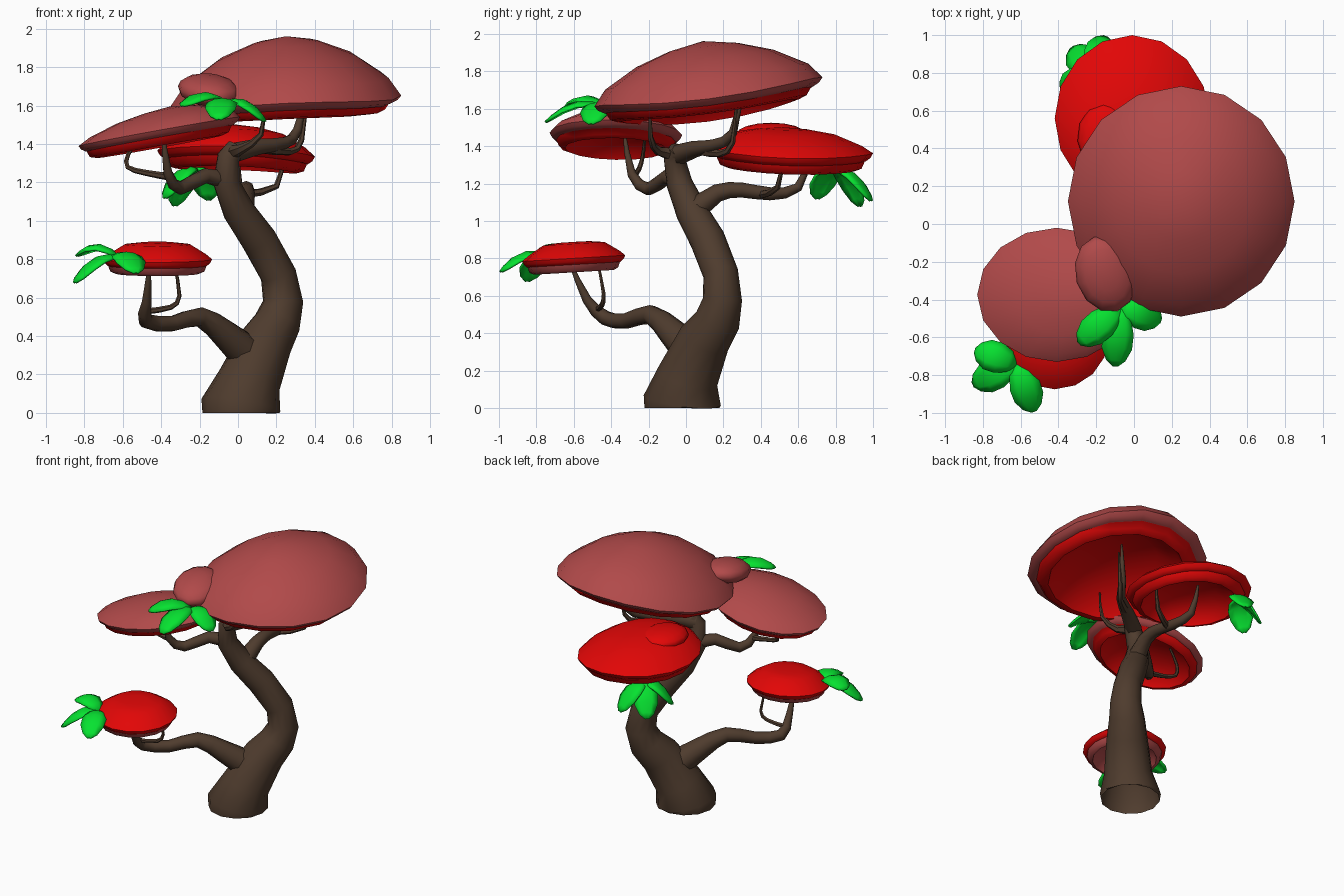
import bpy, bmesh, math
from mathutils import Vector, Matrix

if "Cube" in bpy.data.objects:
    bpy.data.objects.remove(bpy.data.objects["Cube"])


def material(name, rgb):
    m = bpy.data.materials.new(name)
    m.diffuse_color = (*rgb, 1)
    m.use_nodes = True
    m.node_tree.nodes["Principled BSDF"].inputs["Base Color"].default_value = m.diffuse_color
    return m


BROWN = material("bark brown", (0.078, 0.045, 0.027))
RED = material("bright red", (0.76, 0.002, 0.002))
MAROON = material("dusty maroon", (0.44, 0.068, 0.068))
GREEN = material("leaf green", (0.002, 0.76, 0.03))


def finish(bm, name, mats, angle=50):
    bmesh.ops.recalc_face_normals(bm, faces=bm.faces)
    me = bpy.data.meshes.new(name)
    bm.to_mesh(me)
    bm.free()
    for m in mats:
        me.materials.append(m)
    ob = bpy.data.objects.new(name, me)
    bpy.context.collection.objects.link(ob)
    bpy.ops.object.select_all(action='DESELECT')
    ob.select_set(True)
    bpy.context.view_layer.objects.active = ob
    bpy.ops.object.shade_smooth_by_angle(angle=math.radians(angle))
    return ob


def bridge(bm, a, b, mat=0):
    n = max(len(a), len(b))
    for i in range(n):
        j = (i + 1) % n
        if len(b) == 1:
            f = bm.faces.new((a[i], a[j], b[0]))
        elif len(a) == 1:
            f = bm.faces.new((a[0], b[j], b[i]))
        else:
            f = bm.faces.new((a[i], a[j], b[j], b[i]))
        f.material_index = mat


def rounded(pts):
    """Insert one Catmull-Rom midpoint between neighbouring path points."""
    P = [Vector(p) for p in pts]
    out = [P[0]]
    for i in range(len(P) - 1):
        a, d = P[max(i - 1, 0)], P[min(i + 2, len(P) - 1)]
        out += [(9 * (P[i] + P[i + 1]) - a - d) / 16, P[i + 1]]
    return out


def tube(name, pts, sides=8, trunk=False):
    """Tapered limb through (x, y, z, radius) points."""
    bm = bmesh.new()
    pts = pts if trunk else rounded(pts)
    P = [Vector(p[:3]) for p in pts]
    rings, side = [], Vector((1, 0, 0))
    for i, p in enumerate(P):
        t = Vector()
        if i > 0:
            t += (p - P[i - 1]).normalized()
        if i < len(P) - 1:
            t += (P[i + 1] - p).normalized()
        if i == 0 and trunk:
            t = Vector((0, 0, 1))
        t.normalize()
        side = (side - t * side.dot(t)).normalized()
        other = t.cross(side)
        rings.append([bm.verts.new(p + pts[i][3] * (math.cos(a) * side + math.sin(a) * other))
                      for a in (2 * math.pi * k / sides for k in range(sides))])
    for a, b in zip(rings, rings[1:]):
        bridge(bm, a, b)
    if not trunk:  # the trunk is open at the ground
        bm.faces.new(rings[0])
    bm.faces.new(rings[-1])
    return finish(bm, name, [BROWN])


def canopy(name, center, rx, ry, height, slope, mats, shoulder=0.72, lip=0.1, apex=(0, 0), droop=0.0, sides=16):
    """Tilted mushroom-like cap: domed top (mats[0]) and hollow underside (mats[1])."""
    prof = [(0, height, 0), (0.3, height * (0.55 + 0.5 * shoulder), 0), (0.6, height * shoulder, 0),
            (0.89, height * 0.3, 0), (1, 0, 0), (0.97, -0.25 * lip, 0), (0.91, -0.45 * lip, 0),
            (0.9, -0.45 * lip, 1), (0.86, -0.85 * lip, 1), (0.77, -lip, 1), (0.71, -0.5 * lip, 1),
            (0.45, 0.15 * height, 1), (0, 0.3 * height, 1)]
    bm = bmesh.new()
    rings = []
    for r, z, _ in prof:
        ring = []
        for k in range(sides if r else 1):
            a = 2 * math.pi * k / sides
            x, y = rx * r * math.cos(a), ry * r * math.sin(a)
            shift = max(z, 0) / height
            x, y = x + apex[0] * shift, y + apex[1] * shift
            tilt = slope[0] * x + slope[1] * y - droop * x * x
            ring.append(bm.verts.new(Vector(center) + Vector((x, y, z + tilt))))
        rings.append(ring)
    for i in range(len(prof) - 1):
        bridge(bm, rings[i], rings[i + 1], prof[i][2])
    return finish(bm, name, mats, 60)


def knob(name, center, radii, turn, mat, pitch=0.0):
    """Rounded bump sitting on a cap."""
    bm = bmesh.new()
    bmesh.ops.create_uvsphere(bm, u_segments=12, v_segments=8, radius=1)
    bm.transform(Matrix.Translation(center) @ Matrix.Rotation(turn, 4, 'Z')
                 @ Matrix.Rotation(pitch, 4, 'X') @ Matrix.Diagonal((*radii, 1)))
    return finish(bm, name, [mat], 80)


def leaf(name, root, tip, width=0.165, arch=0.06):
    """Broad, drooping leaf arched between root and tip."""
    root, tip = Vector(root), Vector(tip)
    d = tip - root
    across = Vector((-d.y, d.x, 0)).normalized()
    bm = bmesh.new()
    rows = []
    for t, w in ((0, 0.2), (0.2, 0.7), (0.45, 0.97), (0.7, 0.95), (0.9, 0.6), (1, 0.15)):
        mid = root + d * t + Vector((0, 0, arch * 4 * t * (1 - t)))
        rows.append([bm.verts.new(mid + across * (s * w * width / 2) - Vector((0, 0, 0.025 * w * s * s)))
                     for s in (-1, -0.5, 0, 0.5, 1)])
    for a, b in zip(rows, rows[1:]):
        for i in range(4):
            bm.faces.new((a[i], b[i], b[i + 1], a[i + 1]))
    ob = finish(bm, name, [GREEN], 60)
    mod = ob.modifiers.new("thickness", 'SOLIDIFY')
    mod.thickness = 0.012
    mod.offset = 0


# Trunk
tube("trunk", [(0.015, -0.022, 0, 0.2), (0.015, -0.02, 0.04, 0.208), (0.06, 0.01, 0.17, 0.165),
               (0.145, 0.1, 0.37, 0.14), (0.205, 0.17, 0.47, 0.122), (0.235, 0.195, 0.58, 0.105),
               (0.21, 0.185, 0.72, 0.095),
               (0.11, 0.115, 0.9, 0.095), (0.005, 0.03, 1.05, 0.085), (-0.06, -0.035, 1.2, 0.07),
               (-0.05, -0.06, 1.33, 0.06), (-0.01, -0.04, 1.38, 0.052)], 12, True)

# Limbs and twigs
tube("low_branch", [(0.03, 0.01, 0.32, 0.095), (-0.07, -0.08, 0.41, 0.075), (-0.2, -0.19, 0.5, 0.052),
                    (-0.34, -0.32, 0.465, 0.042), (-0.48, -0.43, 0.48, 0.04),
                    (-0.475, -0.53, 0.58, 0.025), (-0.46, -0.62, 0.78, 0.008)])
tube("low_twig", [(-0.47, -0.47, 0.53, 0.016), (-0.35, -0.45, 0.55, 0.014), (-0.305, -0.44, 0.61, 0.011),
                  (-0.33, -0.47, 0.77, 0.007)], 6)
tube("back_branch", [(0.02, 0.04, 1.05, 0.065), (0.04, 0.17, 1.15, 0.048), (0.04, 0.3, 1.165, 0.04),
                     (0.03, 0.45, 1.145, 0.035), (0.0, 0.6, 1.18, 0.025), (0.0, 0.67, 1.36, 0.008)])
tube("back_twig", [(0.04, 0.4, 1.14, 0.022), (0.2, 0.49, 1.18, 0.016), (0.24, 0.52, 1.35, 0.007)], 6)
tube("top_branch", [(-0.04, -0.05, 1.35, 0.056), (0.1, 0.05, 1.385, 0.045), (0.24, 0.15, 1.405, 0.032),
                    (0.31, 0.25, 1.47, 0.025), (0.36, 0.3, 1.71, 0.006)])
tube("top_twig", [(0.13, 0.07, 1.38, 0.03), (0.27, 0.18, 1.36, 0.02), (0.33, 0.25, 1.42, 0.015),
                  (0.36, 0.27, 1.66, 0.006)], 6)
tube("left_branch", [(-0.05, -0.02, 1.2, 0.05), (-0.17, -0.1, 1.235, 0.04), (-0.3, -0.2, 1.17, 0.035),
                     (-0.365, -0.29, 1.25, 0.025), (-0.39, -0.33, 1.47, 0.008)])
tube("left_twig", [(-0.36, -0.27, 1.23, 0.02), (-0.48, -0.27, 1.25, 0.016), (-0.575, -0.25, 1.28, 0.013),
                   (-0.57, -0.23, 1.35, 0.011), (-0.5, -0.22, 1.45, 0.007)], 6)
tube("front_twig", [(-0.03, -0.06, 1.36, 0.04), (0.02, -0.15, 1.375, 0.025), (0.12, -0.19, 1.45, 0.014),
                    (0.14, -0.19, 1.63, 0.006)], 6)

# Foliage caps
canopy("top_canopy", (0.25, 0.12, 1.69), 0.6, 0.61, 0.275, (0.045, 0.128), [MAROON, RED], 0.66, lip=0.1,
       apex=(0, -0.03), droop=0.18)
canopy("left_canopy", (-0.41, -0.375, 1.465), 0.42, 0.355, 0.12, (0.18, -0.02), [MAROON, RED], 0.68, lip=0.08,
       apex=(0.05, 0))
canopy("back_canopy", (-0.01, 0.56, 1.375), 0.41, 0.44, 0.125, (-0.04, -0.03), [RED, RED], 0.76, lip=0.1,
       apex=(0, -0.04), droop=0.15)
canopy("low_canopy", (-0.42, -0.6, 0.8), 0.285, 0.275, 0.088, (0.0, 0.06), [RED, MAROON], 0.88, lip=0.075)
knob("top_knob", (-0.15, -0.265, 1.68), (0.16, 0.21, 0.08), 0.3, MAROON, 0.2)
knob("back_knob", (-0.145, 0.455, 1.465), (0.155, 0.185, 0.06), 0.1, RED)

# Leaf clusters: one root, several tips
clusters = {
    "low": ((-0.62, -0.74, 0.81), [(-0.85, -0.85, 0.68), (-0.84, -0.67, 0.82), (-0.53, -0.99, 0.73)]),
    "back": ((-0.22, 0.8, 1.27), [(-0.38, 0.7, 1.12), (-0.33, 0.93, 1.08), (-0.15, 0.99, 1.11)]),
    "front": ((-0.07, -0.44, 1.61), [(-0.29, -0.63, 1.6), (-0.1, -0.75, 1.53), (0.14, -0.51, 1.52)]),
}
for name, (root, tips) in clusters.items():
    for i, tip in enumerate(tips):
        leaf(f"{name}_leaf_{i + 1}", root, tip)
